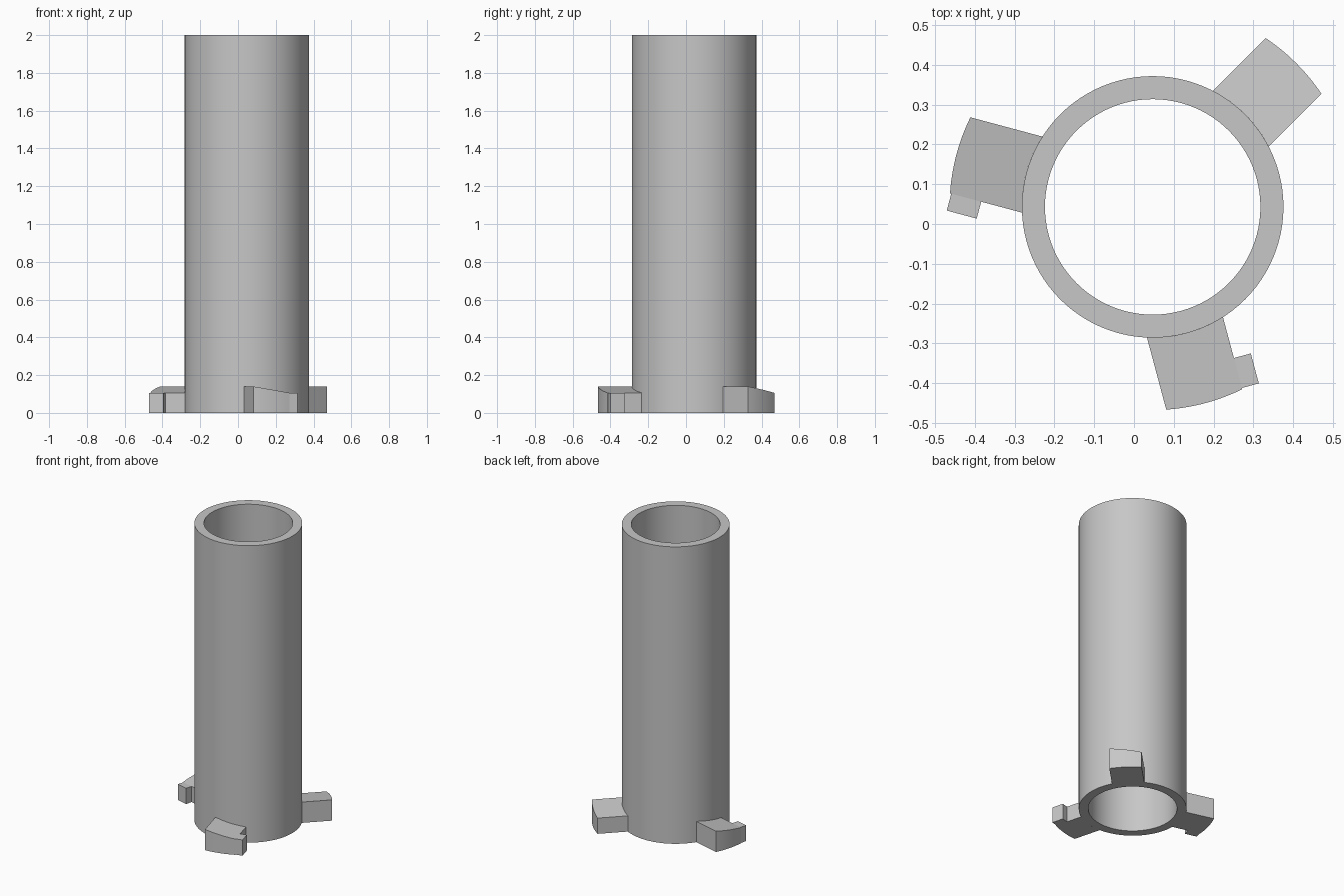
import bpy, bmesh, math
from mathutils import Matrix, Vector

if "Cube" in bpy.data.objects:
    bpy.data.objects.remove(bpy.data.objects["Cube"], do_unlink=True)

AXIS = Vector((0.047, 0.043, 0))
R_OUT, R_IN, R_LUG, HEIGHT = 0.329, 0.271, 0.511, 2.0
HALF = 0.099                  # half width of a lug
Z_HIGH, Z_LOW = 0.14, 0.106   # ramp heights on the lug top

grey = bpy.data.materials.new("light_grey")
grey.use_nodes = True
grey.diffuse_color = (0.57, 0.57, 0.57, 1)
grey.node_tree.nodes["Principled BSDF"].inputs["Base Color"].default_value = (0.57, 0.57, 0.57, 1)


def finish(bm, name, angle=0.0):
    """Turn a bmesh into a smooth-shaded object placed on the tube axis."""
    bmesh.ops.recalc_face_normals(bm, faces=bm.faces)
    mesh = bpy.data.meshes.new(name)
    bm.to_mesh(mesh)
    bm.free()
    mesh.materials.append(grey)
    obj = bpy.data.objects.new(name, mesh)
    bpy.context.collection.objects.link(obj)
    obj.matrix_world = Matrix.Translation(AXIS) @ Matrix.Rotation(math.radians(angle), 4, 'Z')
    bpy.ops.object.select_all(action='DESELECT')
    obj.select_set(True)
    bpy.context.view_layer.objects.active = obj
    bpy.ops.object.shade_smooth_by_angle(angle=math.radians(25))
    return obj


def prism(bm, outline, top):
    """Extrude an outline from the floor up to the height top(y)."""
    low = [bm.verts.new((x, y, 0)) for x, y in outline]
    high = [bm.verts.new((x, y, top(y))) for x, y in outline]
    bm.faces.new(low[::-1])
    bm.faces.new(high)
    for i in range(len(low)):
        j = (i + 1) % len(low)
        bm.faces.new((low[i], low[j], high[j], high[i]))


def arc(radius, steps=12):
    """Points on a circle spanning the width of a lug."""
    a = math.asin(HALF / radius)
    angles = [-a + 2 * a * i / steps for i in range(steps + 1)]
    return [(radius * math.cos(t), radius * math.sin(t)) for t in angles]


def ramp(y):
    return Z_HIGH + (Z_LOW - Z_HIGH) * (y + HALF) / (2 * HALF)


# Open tube: a wall profile spun round the axis
bm = bmesh.new()
profile = [(R_OUT, 0), (R_OUT, HEIGHT), (R_IN, HEIGHT), (R_IN, 0)]
ring = [bm.verts.new((r, 0, z)) for r, z in profile]
edges = [bm.edges.new((ring[i], ring[(i + 1) % 4])) for i in range(4)]
bmesh.ops.spin(bm, geom=ring + edges, cent=(0, 0, 0), axis=(0, 0, 1),
               angle=math.tau, steps=96, use_merge=True)
bmesh.ops.remove_doubles(bm, verts=bm.verts, dist=0.0001)
finish(bm, "tube")

# Ramped lugs at the foot, two of them with a small hook on the low side
for name, angle, hooked in (("back_left_lug", 45, False),
                            ("right_lug", 165, True),
                            ("front_lug", 285, True)):
    bm = bmesh.new()
    prism(bm, arc(R_LUG) + arc(R_OUT)[::-1], ramp)
    finish(bm, name, angle)
    if hooked:
        bm = bmesh.new()
        prism(bm, [(0.42, HALF), (0.498, HALF), (0.498, 0.143), (0.42, 0.143)],
              lambda y: Z_LOW)
        finish(bm, name.replace("lug", "hook"), angle)
